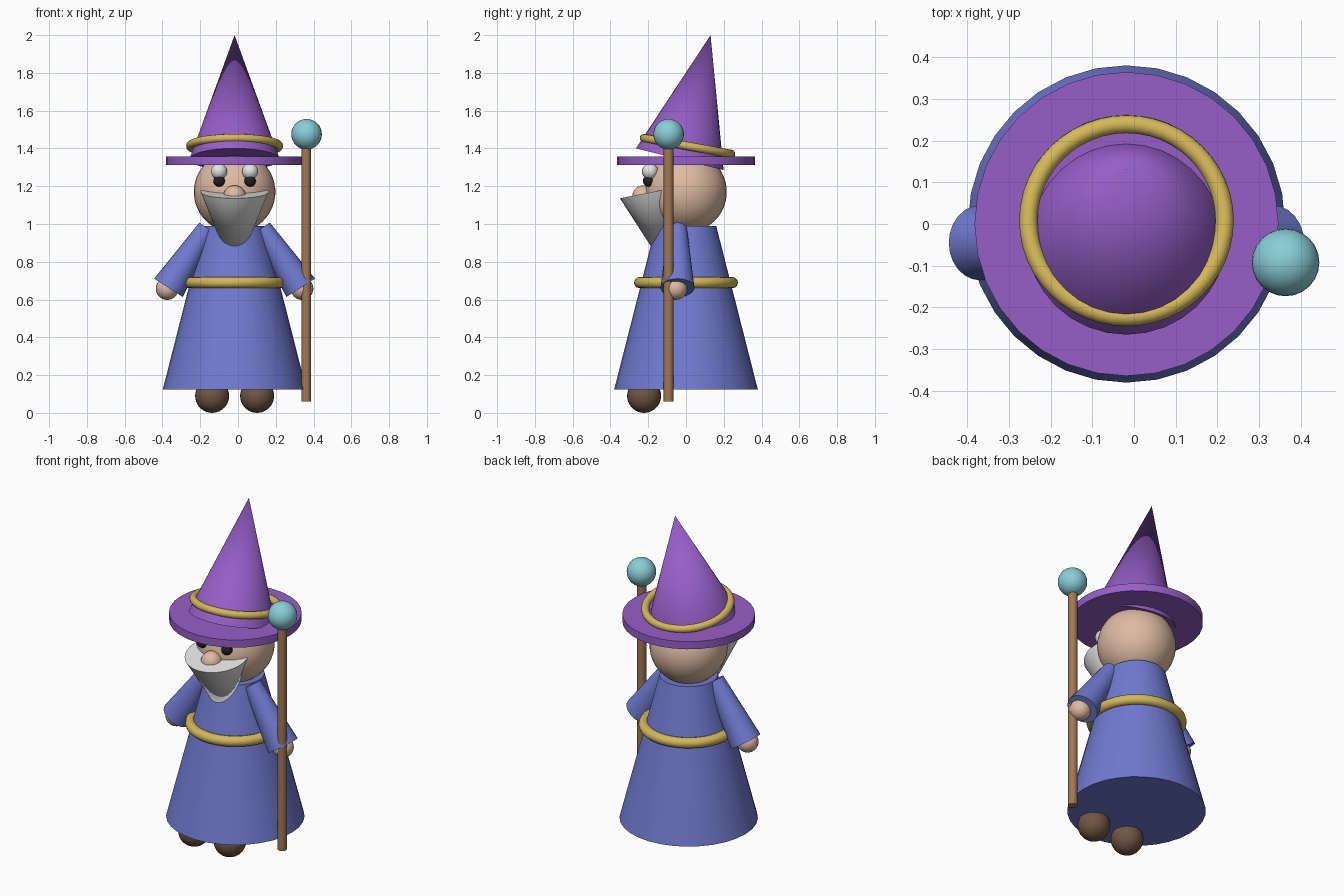
import bpy, math
from mathutils import Vector

if "Cube" in bpy.data.objects:
    bpy.data.objects.remove(bpy.data.objects["Cube"])

CX = -0.018  # body axis


def mat(name, r, g, b):
    m = bpy.data.materials.new(name)
    lin = [(c / 255 / 12.92 if c < 11 else ((c / 255 + 0.055) / 1.055) ** 2.4) for c in (r, g, b)]
    m.diffuse_color = (*lin, 1)
    m.use_nodes = True
    m.node_tree.nodes["Principled BSDF"].inputs["Base Color"].default_value = m.diffuse_color
    return m


BLUE = mat("robe_blue", 112, 122, 208)
PURPLE = mat("hat_purple", 150, 94, 200)
GOLD = mat("gold", 212, 184, 88)
SKIN = mat("skin", 222, 186, 162)
WHITE = mat("white", 228, 228, 228)
BLACK = mat("black", 34, 34, 38)
ORB = mat("orb_teal", 138, 206, 216)
WOOD = mat("staff_wood", 160, 120, 84)
SHOE = mat("shoe_brown", 112, 86, 68)


def finish(name, m):
    o = bpy.context.object
    o.name = name
    o.data.materials.append(m)
    bpy.ops.object.shade_smooth_by_angle(angle=math.radians(40))
    return o


def frustum(name, m, p0, r0, p1, r1, n=32):
    """Capped cone or cylinder running from p0 to p1."""
    a, b = Vector(p0), Vector(p1)
    d = b - a
    bpy.ops.mesh.primitive_cone_add(vertices=n, radius1=r0, radius2=r1, depth=d.length,
                                    location=(a + b) / 2,
                                    rotation=d.to_track_quat('Z', 'Y').to_euler())
    return finish(name, m)


def ball(name, m, loc, r, n=24):
    bpy.ops.mesh.primitive_uv_sphere_add(segments=n, ring_count=n * 2 // 3, radius=r, location=loc)
    return finish(name, m)


def ring(name, m, loc, major, minor, tilt=0):
    bpy.ops.mesh.primitive_torus_add(major_radius=major, minor_radius=minor, major_segments=48,
                                     minor_segments=12, location=loc, rotation=(tilt, 0, 0))
    return finish(name, m)


# Robe and belt
frustum("robe", BLUE, (CX, 0, 0.125), 0.38, (CX, 0, 0.99), 0.16)
ring("belt", GOLD, (CX, 0, 0.69), 0.245, 0.03)

# Head, nose and beard
ball("head", SKIN, (CX, 0, 1.17), 0.216, 32)
ball("nose", SKIN, (CX, -0.225, 1.145), 0.06)
frustum("beard", WHITE, (CX, -0.088, 0.73), 0, (CX, -0.173, 1.17), 0.18)

# Paired parts on both sides of the body axis
for side, s in (("left", -1), ("right", 1)):
    ball(f"{side}_brow", WHITE, (CX + s * 0.082, -0.19, 1.278), 0.043, 18)
    ball(f"{side}_eye", BLACK, (CX + s * 0.082, -0.197, 1.228), 0.031, 18)
    ball(f"{side}_shoe", SHOE, (CX + s * 0.119, -0.222, 0.09), 0.09)
    frustum(f"{side}_sleeve", BLUE, (CX + s * 0.145, -0.045, 0.98), 0.05,
            (CX + s * 0.35, -0.045, 0.662), 0.09, 24)
    ball(f"{side}_hand", SKIN, (CX + s * 0.357, -0.054, 0.658), 0.06)

# Hat: flat brim, backward leaning cone and band
frustum("hat_brim", PURPLE, (CX, 0, 1.312), 0.364, (CX, 0, 1.358), 0.364)
frustum("hat_cone", PURPLE, (CX, -0.033, 1.343), 0.239, (CX, 0.13, 2.0), 0)
ring("hat_band", GOLD, (CX, 0.008, 1.413), 0.235, 0.022, -0.18)

# Staff and orb
frustum("staff", WOOD, (0.361, -0.092, 0.06), 0.026, (0.361, -0.092, 1.42), 0.026, 16)
ball("orb", ORB, (0.363, -0.092, 1.475), 0.081)
